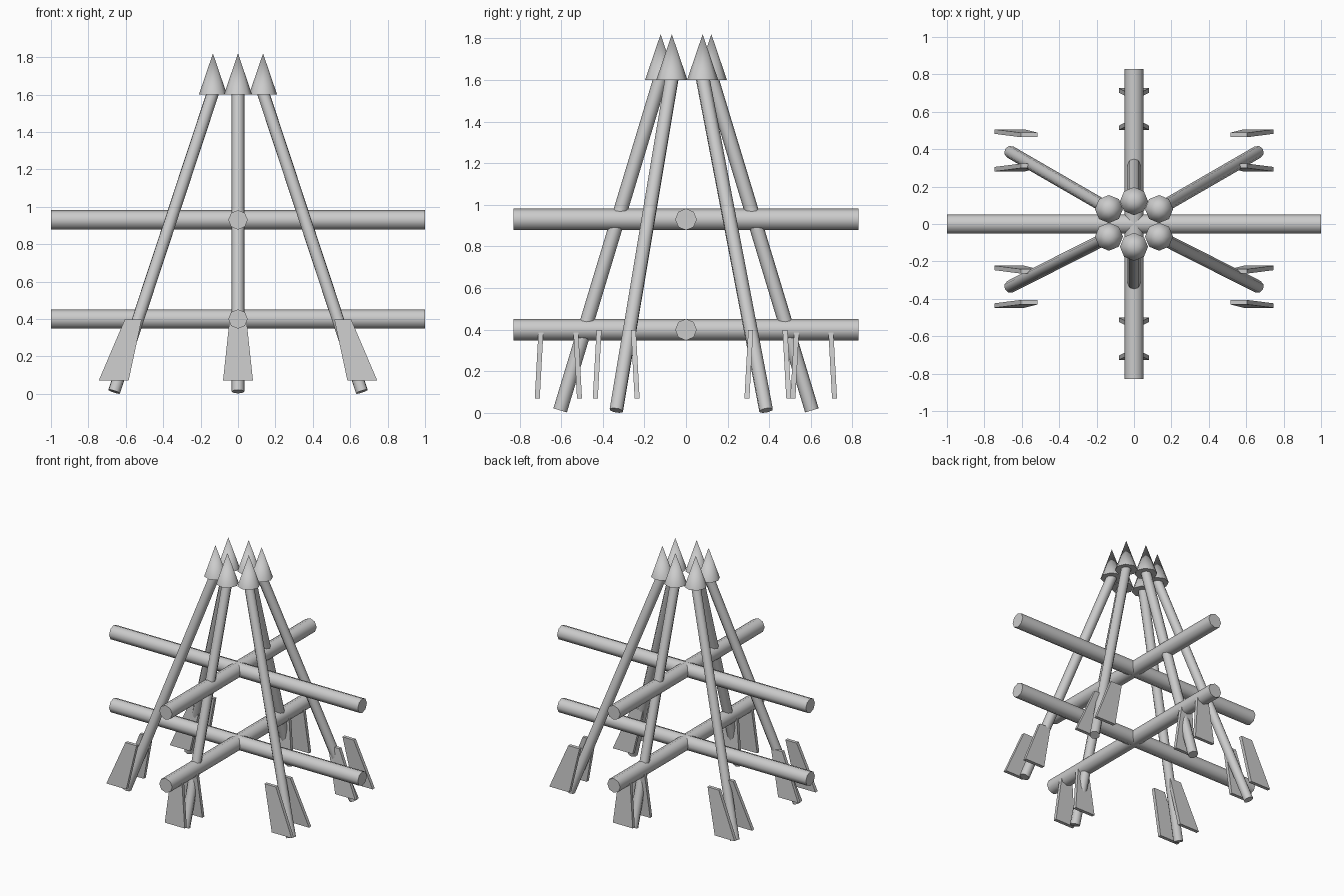
import bpy
import bmesh
from math import radians
from mathutils import Vector

cube = bpy.data.objects.get("Cube")
if cube:
    bpy.data.objects.remove(cube, do_unlink=True)

# One plain grey for everything
grey = bpy.data.materials.new("plain grey")
grey.use_nodes = True
colour = (0.6, 0.6, 0.6, 1)
grey.diffuse_color = colour
grey.node_tree.nodes["Principled BSDF"].inputs["Base Color"].default_value = colour


def finish(obj, name):
    obj.name = name
    obj.data.materials.append(grey)
    return obj


def rod(name, start, end, radius, tip_radius=None):
    """Eight-sided rod or cone running from start to end."""
    start, end = Vector(start), Vector(end)
    axis = end - start
    bpy.ops.mesh.primitive_cone_add(
        vertices=8, radius1=radius,
        radius2=radius if tip_radius is None else tip_radius,
        depth=axis.length, location=(start + end) / 2,
        rotation=axis.to_track_quat('Z', 'Y').to_euler())
    bpy.ops.object.shade_smooth_by_angle(angle=radians(60))
    return finish(bpy.context.object, name)


def vane(name, foot_x, head_x, y, splay):
    """Thin trapezoid plate, wider at the foot, leaning by splay."""
    bm = bmesh.new()
    bmesh.ops.create_cube(bm, size=1)
    for v in bm.verts:
        low = v.co.z < 0
        v.co.x = (foot_x if low else head_x) + v.co.x * (0.16 if low else 0.09)
        v.co.y = y + v.co.y * 0.024 + (splay if low else -splay)
        v.co.z = 0.07 if low else 0.398
    mesh = bpy.data.meshes.new(name)
    bm.to_mesh(mesh)
    bm.free()
    obj = bpy.data.objects.new(name, mesh)
    bpy.context.collection.objects.link(obj)
    finish(obj, name)


# Crossed beams at two heights
for level, z in (("lower", 0.40), ("upper", 0.93)):
    rod(level + "_side_beam", (-1, 0, z), (1, 0, z), 0.052)
    rod(level + "_long_beam", (0, -0.83, z), (0, 0.83, z), 0.052)

# Leaning poles: name, side, foot y, head y, y of the two vanes
poles = (
    ("front_middle", 0, -0.605, -0.122, (-0.706, -0.521)),
    ("back_middle", 0, 0.605, 0.122, (0.705, 0.523)),
    ("front_left", 1, -0.335, -0.068, (-0.427, -0.244)),
    ("front_right", -1, -0.335, -0.068, (-0.427, -0.244)),
    ("back_left", 1, 0.385, 0.08, (0.485, 0.302)),
    ("back_right", -1, 0.385, 0.08, (0.485, 0.302)),
)
for name, side, foot_y, head_y, vanes in poles:
    head_x = side * 0.134
    rod(name + "_pole", (side * 0.662, foot_y, 0.012),
        (head_x, head_y, 1.61), 0.034)
    rod(name + "_point", (head_x, head_y, 1.6), (head_x, head_y, 1.82), 0.075, 0)
    middle = sum(vanes) / 2
    for label, y in zip(("outer", "inner"), vanes):
        splay = 0.009 if y > middle else -0.009
        vane(f"{name}_{label}_vane", side * 0.665, side * 0.56, y, splay)
